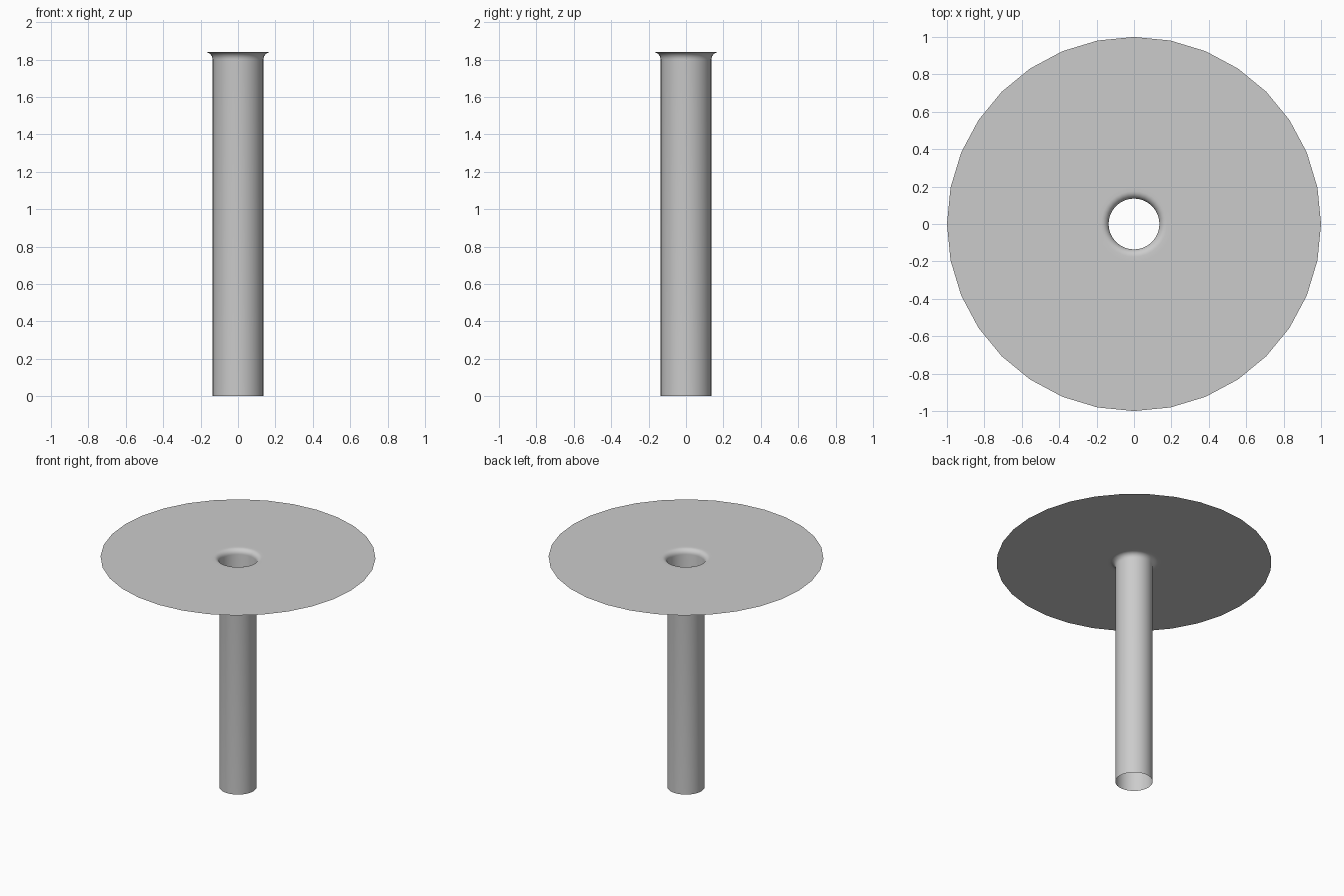
import bpy
import bmesh
import math

if "Cube" in bpy.data.objects:
    bpy.data.objects.remove(bpy.data.objects["Cube"])

SIDES = 32
TOP = 1.84
TUBE_R = 0.136
FILLET = 0.04

# Profile (radius, height): open tube, rounded flare, flat thin disc
profile = [(TUBE_R, 0.0), (TUBE_R, TOP - FILLET)]
for i in range(1, 7):
    a = math.radians(90) * i / 6
    profile.append((TUBE_R + FILLET * (1 - math.cos(a)),
                    TOP - FILLET * (1 - math.sin(a))))
profile += [(0.2, TOP), (1.0, TOP)]

# Lathe the profile into one open surface
bm = bmesh.new()
rings = []
for r, z in profile:
    rings.append([bm.verts.new((r * math.cos(2 * math.pi * k / SIDES),
                                r * math.sin(2 * math.pi * k / SIDES), z))
                  for k in range(SIDES)])
for low, high in zip(rings, rings[1:]):
    for k in range(SIDES):
        n = (k + 1) % SIDES
        # wound so the disc faces up
        face = bm.faces.new((low[k], high[k], high[n], low[n]))
        face.smooth = True

mesh = bpy.data.meshes.new("flanged_tube")
bm.to_mesh(mesh)
bm.free()
tube = bpy.data.objects.new("flanged_tube", mesh)
bpy.context.collection.objects.link(tube)
